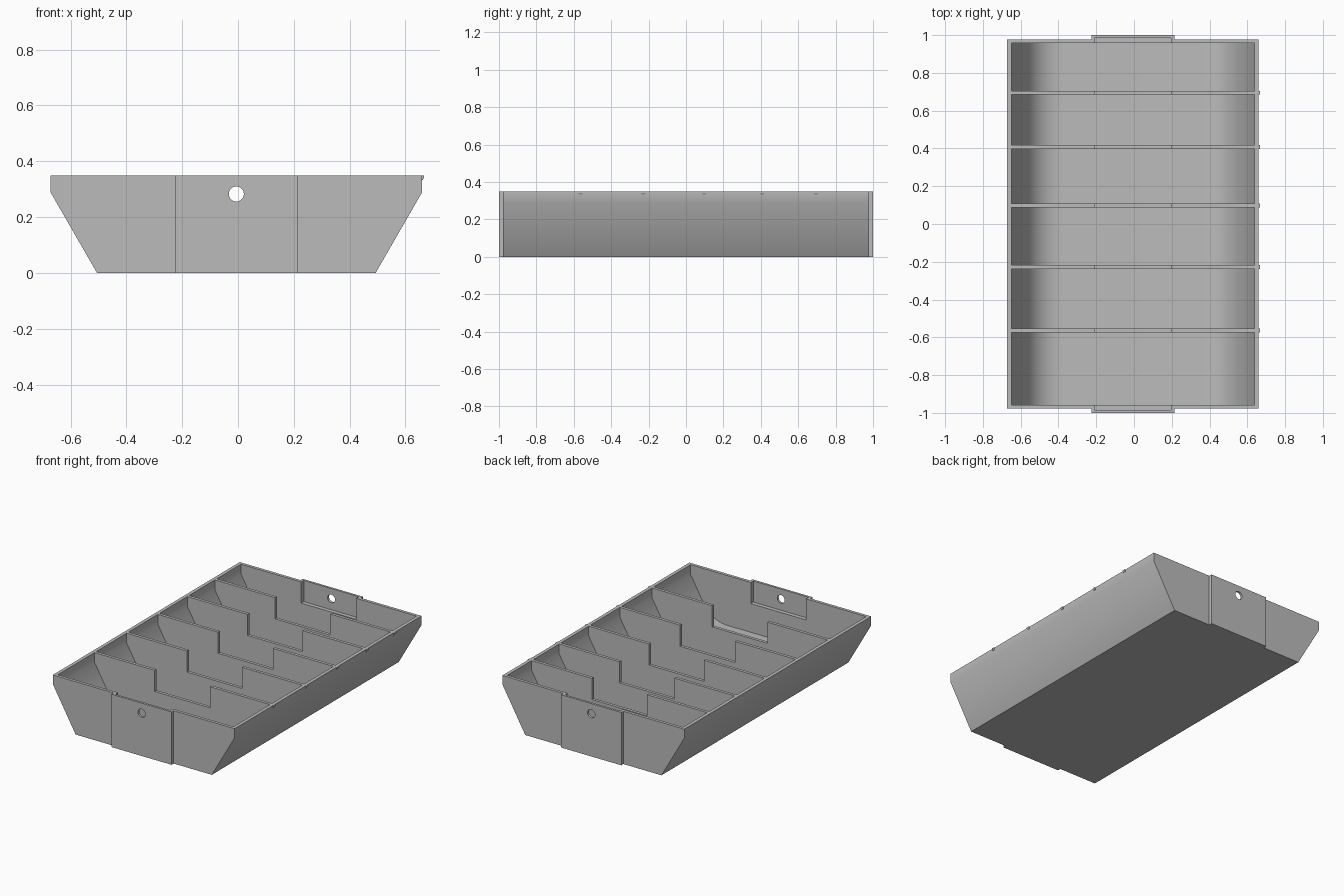
import bpy, bmesh, math

if "Cube" in bpy.data.objects:
    bpy.data.objects.remove(bpy.data.objects["Cube"])

grey = bpy.data.materials.new("plain grey")
grey.diffuse_color = (0.5, 0.5, 0.5, 1)
grey.use_nodes = True
grey.node_tree.nodes["Principled BSDF"].inputs["Base Color"].default_value = grey.diffuse_color

CX = -0.006                      # tray centre line
TOP, END, INNER_END = 0.35, 0.978, 0.958
DIVIDERS = [0.695, 0.407, 0.098, -0.228, -0.564]
HALF = 0.01                      # half divider thickness


def prism(name, half_profile, y0, y1):
    """Mirror a (x, z) half profile about the centre line and extrude along y."""
    pts = [(CX + x, z) for x, z in half_profile]
    pts += [(CX - x, z) for x, z in reversed(half_profile)]
    bm = bmesh.new()
    face = bm.faces.new([bm.verts.new((x, y0, z)) for x, z in pts])
    ext = bmesh.ops.extrude_face_region(bm, geom=[face])
    verts = [v for v in ext["geom"] if isinstance(v, bmesh.types.BMVert)]
    bmesh.ops.translate(bm, verts=verts, vec=(0, y1 - y0, 0))
    bmesh.ops.recalc_face_normals(bm, faces=bm.faces)
    mesh = bpy.data.meshes.new(name)
    bm.to_mesh(mesh)
    bm.free()
    mesh.materials.append(grey)
    ob = bpy.data.objects.new(name, mesh)
    bpy.context.collection.objects.link(ob)
    return ob


def combine(target, tool, operation):
    """Apply a boolean and remove the tool."""
    mod = target.modifiers.new("cut", 'BOOLEAN')
    mod.operation, mod.solver, mod.object = operation, 'EXACT', tool
    bpy.context.view_layer.objects.active = target
    bpy.ops.object.modifier_apply(modifier=mod.name)
    bpy.data.objects.remove(tool)


# Outer body with flared sides
tray = prism("tray", [(0.499, 0), (0.666, 0.29), (0.666, TOP)], -END, END)

# Raised hanging plates on both ends
for s in (-1, 1):
    y0, y1 = sorted((s * 0.97, s * 1.0))
    combine(tray, prism("end_plate", [(0.22, 0), (0.22, TOP)], y0, y1), 'UNION')

# Compartments: flat floor, rounded rise, steep side, vertical rim
FLOOR, R, N = 0.02, 0.2, 12
corner = 0.643 - (0.285 - FLOOR) / math.tan(math.radians(60))
start = corner - R * math.tan(math.radians(30))
pocket = [(start + R * math.sin(a), FLOOR + R - R * math.cos(a))
          for a in (math.radians(60) * i / N for i in range(N + 1))]
pocket += [(0.643, 0.285), (0.643, TOP + 0.1)]
edges = [INNER_END] + DIVIDERS + [-INNER_END]
for i in range(len(edges) - 1):
    hi = edges[i] - (HALF if i > 0 else 0)
    lo = edges[i + 1] + (HALF if i < len(edges) - 2 else 0)
    combine(tray, prism("compartment", pocket, lo, hi), 'DIFFERENCE')

# Central notch through the dividers and end walls
combine(tray, prism("notch", [(0.202, 0.21), (0.202, TOP + 0.1)], -0.985, 0.985),
        'DIFFERENCE')

# Hanging holes through the end plates
hole = [(0.027 * math.sin(a), 0.283 - 0.027 * math.cos(a))
        for a in (math.pi * (i + 0.5) / 16 for i in range(16))]
combine(tray, prism("hole", hole, -1.1, 1.1), 'DIFFERENCE')

bpy.ops.object.select_all(action='DESELECT')
tray.select_set(True)
bpy.context.view_layer.objects.active = tray
bpy.ops.object.shade_smooth_by_angle(angle=math.radians(35))

# Small wedge nubs on the right rim, one beside each divider
for y in DIVIDERS:
    nub = prism("rim_nub", [(0.004, TOP - 0.016), (0.008, TOP - 0.008), (0.008, TOP)],
                y - HALF, y + HALF)
    nub.location.x = 0.666 + CX - CX - 0.002
